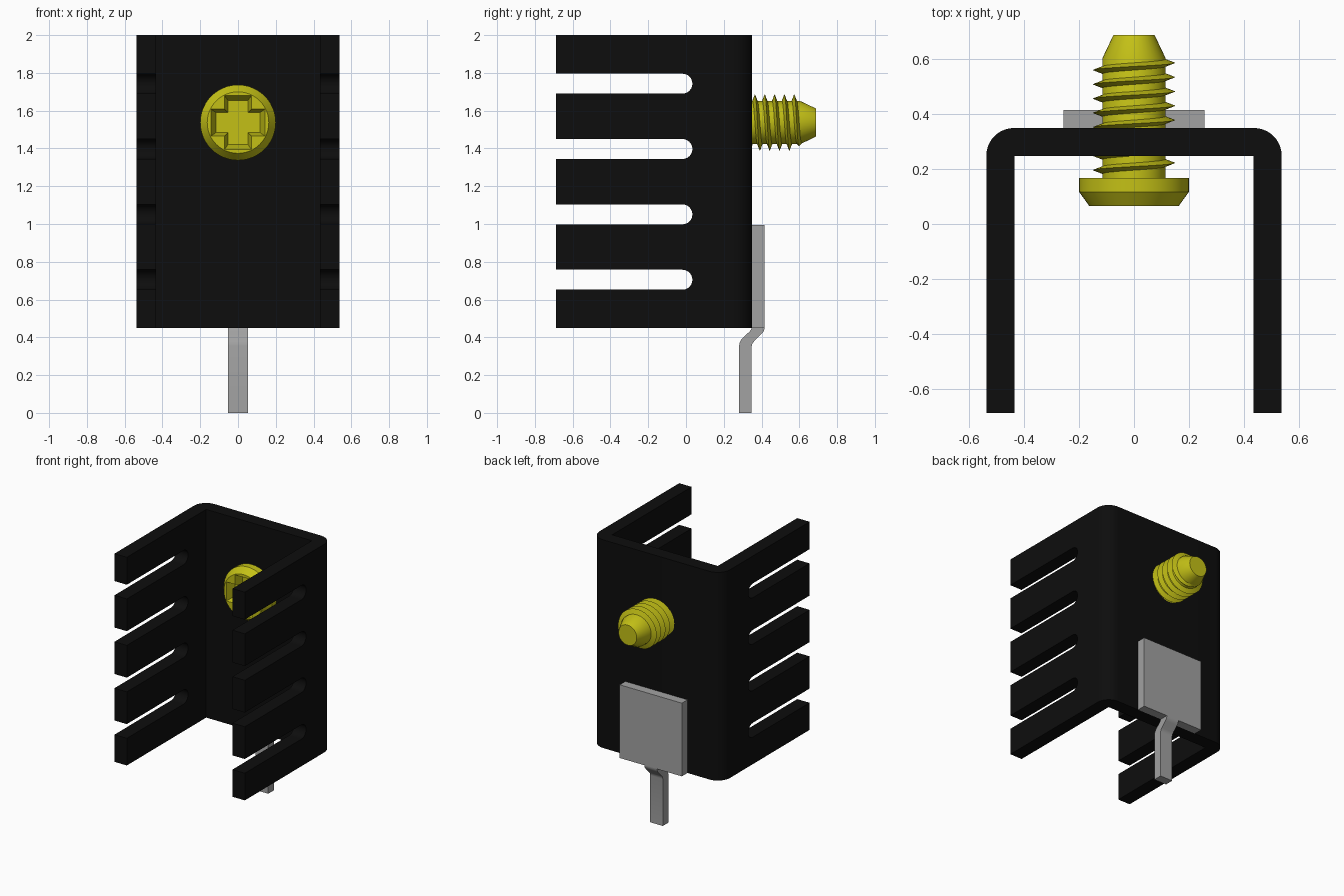
import bpy, bmesh, math
from mathutils import Vector

if "Cube" in bpy.data.objects:
    bpy.data.objects.remove(bpy.data.objects["Cube"], do_unlink=True)


def material(name, rgb):
    m = bpy.data.materials.new(name)
    m.use_nodes = True
    m.diffuse_color = (*rgb, 1)
    bsdf = m.node_tree.nodes["Principled BSDF"]
    bsdf.inputs["Base Color"].default_value = (*rgb, 1)
    bsdf.inputs["Roughness"].default_value = 0.6
    return m


BLACK = material("black anodised", (0.004, 0.004, 0.004))
GREY = material("tin grey", (0.36, 0.36, 0.36))
YELLOW = material("yellow brass", (0.55, 0.53, 0.008))


def finish(name, bm, mat, smooth=True):
    bmesh.ops.recalc_face_normals(bm, faces=bm.faces[:])
    mesh = bpy.data.meshes.new(name)
    bm.to_mesh(mesh)
    bm.free()
    mesh.materials.append(mat)
    ob = bpy.data.objects.new(name, mesh)
    bpy.context.collection.objects.link(ob)
    if smooth:
        select(ob)
        bpy.ops.object.shade_smooth_by_angle(angle=math.radians(30))
    return ob


def select(ob):
    bpy.ops.object.select_all(action='DESELECT')
    ob.select_set(True)
    bpy.context.view_layer.objects.active = ob


def prism(bm, pts, offset):
    """Extrude a closed outline of 3D points along an offset."""
    face = bm.faces.new([bm.verts.new(p) for p in pts])
    new = bmesh.ops.extrude_face_region(bm, geom=[face])["geom"]
    verts = [g for g in new if isinstance(g, bmesh.types.BMVert)]
    bmesh.ops.translate(bm, verts=verts, vec=Vector(offset))
    return verts


def cut(ob, cutter):
    """Subtract the cutter from the object, then discard it."""
    cutter.hide_render = True
    mod = ob.modifiers.new("cut", 'BOOLEAN')
    mod.operation, mod.solver, mod.object = 'DIFFERENCE', 'EXACT', cutter
    select(ob)
    bpy.ops.object.modifier_apply(modifier=mod.name)
    bpy.data.objects.remove(cutter, do_unlink=True)


def arc(cx, cy, r, a0, a1, n):
    angles = [math.radians(a0 + (a1 - a0) * i / n) for i in range(n + 1)]
    return [(cx + r * math.cos(a), cy + r * math.sin(a)) for a in angles]


# Heat sink: channel outline with rounded outer corners
W, T, FRONT, BACK, Z0, Z1 = 0.537, 0.102, -0.687, 0.349, 0.45, 2.0
outline = [(W, FRONT)] + arc(W - 0.1, BACK - 0.1, 0.1, 0, 90, 10)
outline += arc(-W + 0.1, BACK - 0.1, 0.1, 90, 180, 10) + [(-W, FRONT)]
outline += [(-W + T, FRONT), (-W + T, BACK - T), (W - T, BACK - T), (W - T, FRONT)]
bm = bmesh.new()
prism(bm, [(x, y, Z0) for x, y in outline], (0, 0, Z1 - Z0))
heat_sink = finish("heat_sink", bm, BLACK, smooth=False)

# Round-ended slots that split both side walls into fins
bm = bmesh.new()
R = 0.053
for z in (0.705, 1.051, 1.397, 1.743):
    slot = [(-0.9, z - R)] + arc(0.034 - R, z, R, -90, 90, 12) + [(-0.9, z + R)]
    prism(bm, [(-0.8, y, zz) for y, zz in slot], (1.6, 0, 0))
cut(heat_sink, finish("slot_cutter", bm, BLACK, smooth=False))
select(heat_sink)
bpy.ops.object.shade_smooth_by_angle(angle=math.radians(30))

# Solder tab plate on the back
bm = bmesh.new()
prism(bm, [(-0.256, BACK, 0.45), (0.256, BACK, 0.45),
           (0.256, BACK, 0.995), (-0.256, BACK, 0.995)], (0, 0.066, 0))
finish("tab_plate", bm, GREY, smooth=False)

# Cranked pin below the plate
side = [(0.415, 0.46), (0.415, 0.445), (0.41, 0.43), (0.40, 0.418), (0.36, 0.378),
        (0.351, 0.366), (0.347, 0.35), (0.347, 0), (0.281, 0), (0.281, 0.355),
        (0.285, 0.375), (0.295, 0.392), (0.338, 0.432), (0.349, 0.45), (0.349, 0.46)]
bm = bmesh.new()
prism(bm, [(-0.052, y, z) for y, z in side], (0.104, 0, 0))
finish("tab_pin", bm, GREY)

# Screw
SZ = 1.537


def around(r, y, t):
    return (r * math.sin(t), y, SZ + r * math.cos(t))


def lathe(name, profile, n=40):
    """Revolve (radius, y) pairs about the screw axis and cap both ends."""
    bm = bmesh.new()
    rings = [[bm.verts.new(around(r, y, math.tau * i / n)) for i in range(n)]
             for r, y in profile]
    for a, b in zip(rings, rings[1:]):
        for i in range(n):
            j = (i + 1) % n
            bm.faces.new((a[i], a[j], b[j], b[i]))
    bm.faces.new(rings[0])
    bm.faces.new(rings[-1])
    return finish(name, bm, YELLOW)


lathe("screw_shank", [(0.1145, 0.16), (0.1145, 0.604), (0.075, 0.687)])
head = lathe("screw_head", [(0.163, 0.066), (0.2, 0.117), (0.2, 0.168)], 48)

# Tapered cross recess in the head
bm = bmesh.new()


def plus(w, l, y):
    quarter = [(l, -w), (l, w), (w, w)]
    pts = []
    for k in range(4):
        c, s = round(math.cos(k * math.pi / 2)), round(math.sin(k * math.pi / 2))
        pts += [(c * x - s * z, y, SZ + s * x + c * z) for x, z in quarter]
    return pts


deep = prism(bm, plus(0.0715, 0.143, 0.064), (0, 0.066, 0))
bottom = plus(0.053, 0.117, 0.13)
for v in deep:
    near = min(plus(0.0715, 0.143, 0.13), key=lambda p: (Vector(p) - v.co).length)
    v.co = bottom[plus(0.0715, 0.143, 0.13).index(near)]
cut(head, finish("recess_cutter", bm, YELLOW, smooth=False))
select(head)
bpy.ops.object.shade_smooth_by_angle(angle=math.radians(30))

# Right-handed thread with a tapered run-out
PITCH, STEPS, TURNS = 0.052, 32, 8.1
bm = bmesh.new()
sections = []
total = int(STEPS * TURNS)
for i in range(total + 1):
    turn = i / STEPS
    t = math.tau * (turn + 0.5)
    y = 0.573 + PITCH * (turn + 0.25 - 7.75)
    grow = min(1, (total - i) / 10)
    crest = 0.112 + 0.038 * grow
    sections.append([bm.verts.new(around(r, y + d, t)) for r, d in
                     ((0.11, -0.015), (crest, 0), (0.11, 0.015))])
for a, b in zip(sections, sections[1:]):
    for k in range(3):
        m = (k + 1) % 3
        bm.faces.new((a[k], a[m], b[m], b[k]))
bm.faces.new(sections[0])
bm.faces.new(sections[-1])
finish("screw_thread", bm, YELLOW)
